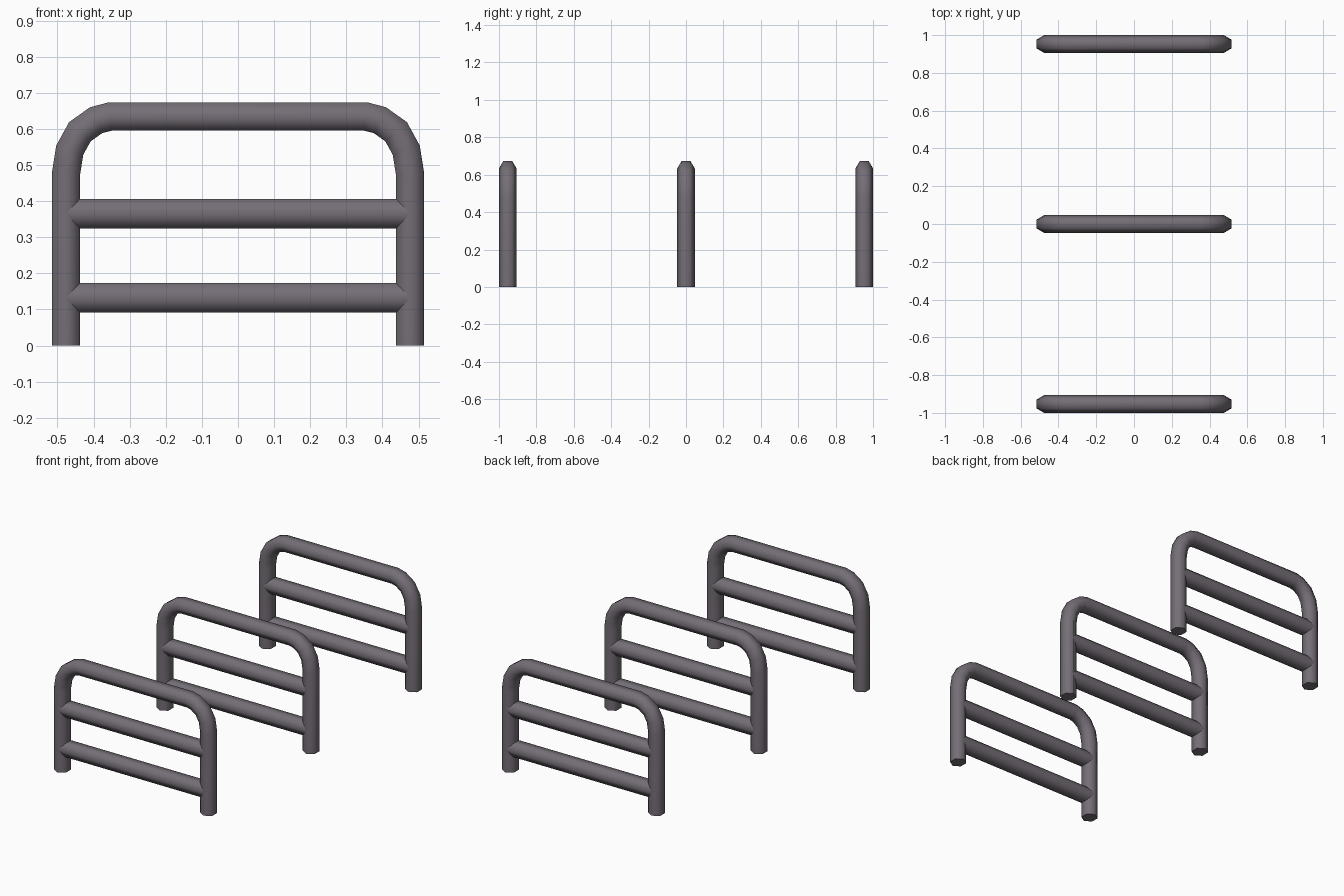
import bpy, bmesh, math
from mathutils import Vector

if "Cube" in bpy.data.objects:
    bpy.data.objects.remove(bpy.data.objects["Cube"])

steel = bpy.data.materials.new("dark grey steel")
steel.diffuse_color = (0.175, 0.155, 0.18, 1)
steel.use_nodes = True
steel.node_tree.nodes["Principled BSDF"].inputs["Base Color"].default_value = steel.diffuse_color

R = 0.047          # hexagon corner radius (corners point along y)
SIDES = 6


def tube(name, path, y, depth):
    """Sweep a hexagon along an (x, z) path with mitred joints and capped ends."""
    pts = [Vector(p) for p in path]
    dirs = [(b - a).normalized() for a, b in zip(pts, pts[1:])]
    bm = bmesh.new()
    rings = []
    for i, p in enumerate(pts):
        d0, d1 = dirs[max(i - 1, 0)], dirs[min(i, len(dirs) - 1)]
        n0, n1 = Vector((-d0.y, d0.x)), Vector((-d1.y, d1.x))
        m = (n0 + n1).normalized()
        m /= m.dot(n0)
        ring = []
        for k in range(SIDES):
            a = 2 * math.pi * k / SIDES
            q = p + m * depth * math.sin(a)
            ring.append(bm.verts.new((q.x, y + R * math.cos(a), q.y)))
        rings.append(ring)
    for a, b in zip(rings, rings[1:]):
        for k in range(SIDES):
            j = (k + 1) % SIDES
            bm.faces.new((a[k], a[j], b[j], b[k]))
    bm.faces.new(rings[0])
    bm.faces.new(rings[-1])
    bmesh.ops.recalc_face_normals(bm, faces=bm.faces)
    me = bpy.data.meshes.new(name)
    bm.to_mesh(me)
    bm.free()
    me.materials.append(steel)
    ob = bpy.data.objects.new(name, me)
    bpy.context.collection.objects.link(ob)
    # smooth round the tube, sharp at the end caps
    bpy.ops.object.select_all(action='DESELECT')
    ob.select_set(True)
    bpy.context.view_layer.objects.active = ob
    bpy.ops.object.shade_smooth_by_angle(angle=math.radians(65))
    return ob


# left half of the hoop, mirrored for the right half
half = [(-0.4765, 0.0), (-0.4765, 0.475), (-0.466, 0.541),
        (-0.438, 0.592), (-0.393, 0.624), (-0.355, 0.634)]
hoop = half + [(-x, z) for x, z in reversed(half)]

for label, y in (("front", -0.953), ("middle", 0.0), ("back", 0.953)):
    tube(label + "_hoop", hoop, y, 0.045)
    # two crossbars ending inside the legs
    for bar, z in (("lower", 0.132), ("upper", 0.365)):
        tube(f"{label}_{bar}_crossbar", [(-0.475, z), (0.475, z)], y, 0.0475)
